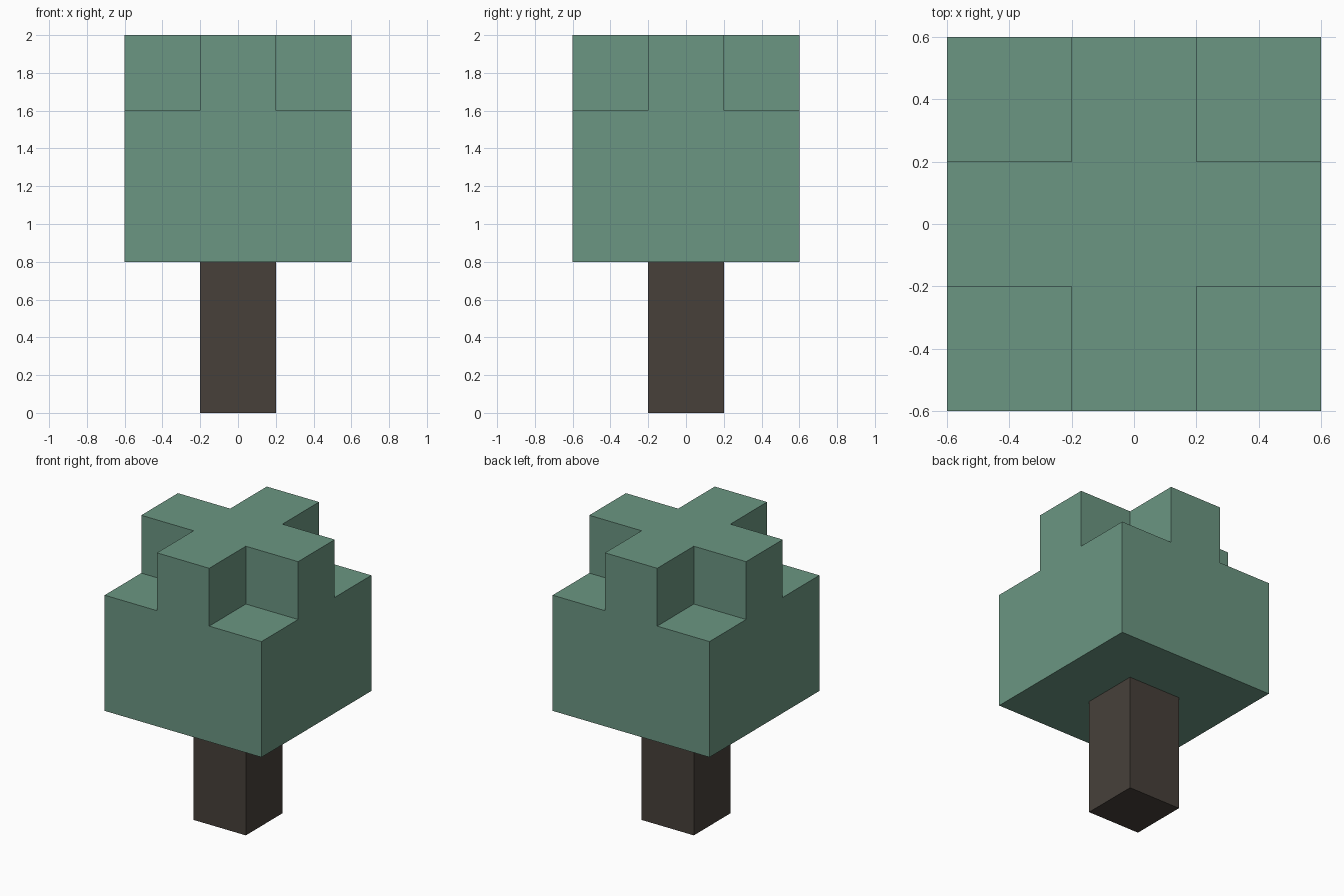
import bpy, bmesh
from mathutils import Vector

if "Cube" in bpy.data.objects:
    bpy.data.objects.remove(bpy.data.objects["Cube"])


def material(name, rgb):
    mat = bpy.data.materials.new(name)
    mat.use_nodes = True
    colour = (*rgb, 1)
    mat.diffuse_color = colour
    mat.node_tree.nodes["Principled BSDF"].inputs["Base Color"].default_value = colour
    return mat


def box(half, bottom, top):
    bm = bmesh.new()
    bmesh.ops.create_cube(bm, size=1)
    for v in bm.verts:
        v.co = Vector((v.co.x * 2 * half, v.co.y * 2 * half,
                       top if v.co.z > 0 else bottom))
    return bm


def finish(bm, name, mat):
    bmesh.ops.recalc_face_normals(bm, faces=bm.faces[:])
    mesh = bpy.data.meshes.new(name)
    bm.to_mesh(mesh)
    bm.free()
    mesh.materials.append(mat)
    obj = bpy.data.objects.new(name, mesh)
    bpy.context.collection.objects.link(obj)
    return obj


leaf_green = material("leaf green", (0.147, 0.305, 0.223))
bark_brown = material("bark brown", (0.063, 0.051, 0.042))

# Square trunk
finish(box(0.2, 0, 0.8), "trunk", bark_brown)

# Block crown, cut into three strips each way
crown = box(0.6, 0.8, 1.6)
for axis in (Vector((1, 0, 0)), Vector((0, 1, 0))):
    for offset in (-0.2, 0.2):
        bmesh.ops.bisect_plane(crown, geom=crown.verts[:] + crown.edges[:] + crown.faces[:],
                               plane_co=axis * offset, plane_no=axis)

# Raised cross on top, leaving the four corners as steps
cross = []
for face in crown.faces:
    c = face.calc_center_median()
    if c.z > 1.59 and min(abs(c.x), abs(c.y)) < 0.2:
        cross.append(face)
raised = bmesh.ops.extrude_face_region(crown, geom=cross)["geom"]
for v in raised:
    if isinstance(v, bmesh.types.BMVert):
        v.co.z = 2
covered = [f for f in cross if f.is_valid]
if covered:
    bmesh.ops.delete(crown, geom=covered, context='FACES')

# Merge the coplanar strips into clean flat faces
bmesh.ops.dissolve_limit(crown, angle_limit=0.01, verts=crown.verts[:], edges=crown.edges[:])
finish(crown, "crown", leaf_green)
